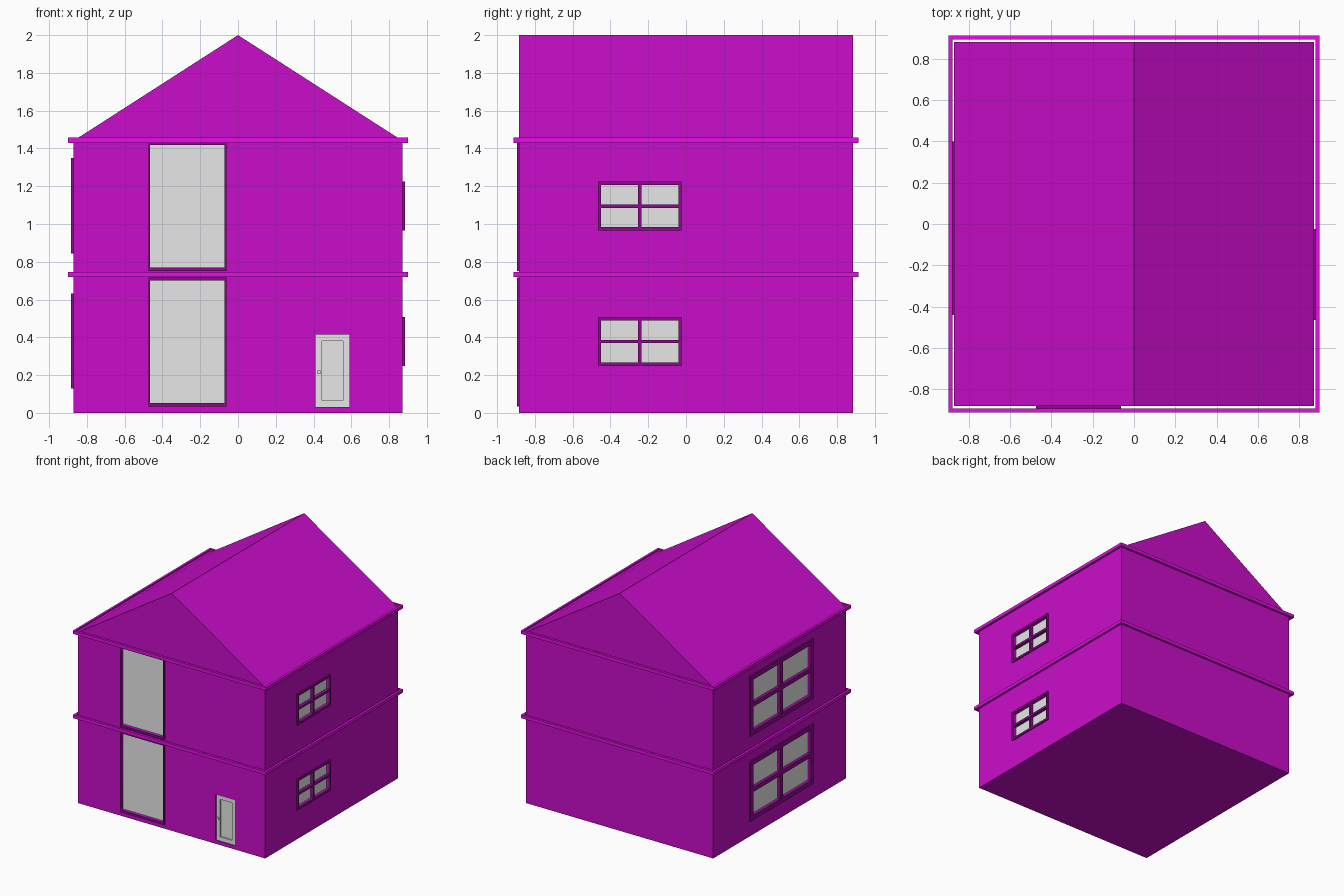
import bpy, bmesh

if "Cube" in bpy.data.objects:
    bpy.data.objects.remove(bpy.data.objects["Cube"])

X, Y, EAVE, TOP = 0.872, 0.883, 1.44, 2.0   # half width, half depth, heights
RECESS = 0.025


def material(name, rgb):
    m = bpy.data.materials.new(name)
    m.diffuse_color = (*rgb, 1)
    m.use_nodes = True
    m.node_tree.nodes["Principled BSDF"].inputs["Base Color"].default_value = m.diffuse_color
    return m


WALL = material("wall purple", (0.59, 0.004, 0.59))
BAND = material("bright magenta", (0.80, 0.004, 0.80))
FRAME = material("dark purple", (0.27, 0.003, 0.27))
PALE = material("pale grey", (0.80, 0.80, 0.80))

# (u along wall, w up, d outwards) to world coordinates for each wall
SIDES = {
    "front": lambda u, w, d: (u, -Y - d, w),
    "right": lambda u, w, d: (X + d, u, w),
    "left": lambda u, w, d: (-X - d, u, w),
}


def add_box(bm, a, b):
    lo = [min(p, q) for p, q in zip(a, b)]
    hi = [max(p, q) for p, q in zip(a, b)]
    for v in bmesh.ops.create_cube(bm, size=1)["verts"]:
        v.co = [l if c < 0 else h for c, l, h in zip(v.co, lo, hi)]


def finish(bm, name, mat):
    bmesh.ops.recalc_face_normals(bm, faces=bm.faces)
    me = bpy.data.meshes.new(name)
    bm.to_mesh(me)
    bm.free()
    me.materials.append(mat)
    ob = bpy.data.objects.new(name, me)
    bpy.context.collection.objects.link(ob)
    return ob


def boxes(name, mat, side, rects):
    """Boxes on a wall, each given as u0, u1, w0, w1, d0, d1."""
    bm = bmesh.new()
    f = SIDES[side]
    for u0, u1, w0, w1, d0, d1 in rects:
        add_box(bm, f(u0, w0, d0), f(u1, w1, d1))
    return finish(bm, name, mat)


# House body with gable roof: one extruded pentagon
bm = bmesh.new()
profile = [(-X, 0), (X, 0), (X, EAVE), (0, TOP), (-X, EAVE)]
face = bm.faces.new([bm.verts.new((x, -Y, z)) for x, z in profile])
ext = bmesh.ops.extrude_face_region(bm, geom=[face])["geom"]
bmesh.ops.translate(bm, vec=(0, 2 * Y, 0),
                    verts=[e for e in ext if isinstance(e, bmesh.types.BMVert)])
body = finish(bm, "house_body", WALL)

# Floor bands
for name, z in (("middle_band", 0.72), ("eaves_band", 1.43)):
    bm = bmesh.new()
    add_box(bm, (-0.9, -0.913, z), (0.9, 0.913, z + 0.027))
    # open the centre so that only a ring remains around the walls
    ring = [f for f in bm.faces if abs(f.normal.z) > 0.5]
    bmesh.ops.inset_region(bm, faces=ring, thickness=0.028)
    bmesh.ops.delete(bm, geom=ring, context="FACES")
    finish(bm, name, BAND)

# Windows: side, name, u0, u1, w0, w1, side border, top/bottom border, bar width
WINDOWS = []
for level, dz in (("lower", 0.0), ("upper", 0.717)):
    WINDOWS += [
        ("front", level, -0.475, -0.062, 0.035 + dz, 0.718 + dz, 0.009, 0.017, 0),
        ("right", level, -0.465, -0.025, 0.248 + dz, 0.508 + dz, 0.014, 0.018, 0.018),
        ("left", level, -0.44, 0.40, 0.128 + dz, 0.632 + dz, 0.035, 0.038, 0.035),
    ]
DOOR = (0.41, 0.59, 0.03, 0.415)

# Shallow openings cut in the walls
bm = bmesh.new()
for side, _, u0, u1, w0, w1, b, t, _ in WINDOWS:
    f = SIDES[side]
    add_box(bm, f(u0 + b, w0 + t, -RECESS), f(u1 - b, w1 - t, 0.1))
f = SIDES["front"]
add_box(bm, f(DOOR[0], DOOR[2], -RECESS), f(DOOR[1], DOOR[3], 0.1))
cutter = finish(bm, "opening_cutter", WALL)
mod = body.modifiers.new("openings", "BOOLEAN")
mod.operation, mod.solver, mod.object = "DIFFERENCE", "EXACT", cutter
bpy.context.view_layer.objects.active = body
bpy.ops.object.modifier_apply(modifier=mod.name)
bpy.data.objects.remove(cutter)

# Window frames, bars and panes
for side, level, u0, u1, w0, w1, b, t, bar in WINDOWS:
    d0, d1 = -0.01, 0.011
    rects = [(u0, u0 + b, w0, w1, d0, d1), (u1 - b, u1, w0, w1, d0, d1),
             (u0 + b, u1 - b, w0, w0 + t, d0, d1),
             (u0 + b, u1 - b, w1 - t, w1, d0, d1)]
    if bar:
        cu, cw, h = (u0 + u1) / 2, (w0 + w1) / 2, bar / 2
        rects += [(cu - h, cu + h, w0 + t, w1 - t, -RECESS, 0.008),
                  (u0 + b, cu - h, cw - h, cw + h, -RECESS, 0.008),
                  (cu + h, u1 - b, cw - h, cw + h, -RECESS, 0.008)]
    boxes(f"{side}_{level}_window_frame", FRAME, side, rects)
    boxes(f"{side}_{level}_window_pane", PALE, side,
          [(u0 + b, u1 - b, w0 + t, w1 - t, -RECESS, -RECESS + 0.006)])

# Door with a sunk panel, and a small handle
u0, u1, w0, w1 = DOOR
s = 0.035
back, mid, out = -RECESS, -0.02, -0.008
boxes("door", PALE, "front", [
    (u0, u1, w0, w1, back, mid),
    (u0, u0 + s, w0, w1, mid, out), (u1 - s, u1, w0, w1, mid, out),
    (u0 + s, u1 - s, w0, w0 + s, mid, out),
    (u0 + s, u1 - s, w1 - s, w1, mid, out)])
boxes("door_handle", PALE, "front", [(0.422, 0.436, 0.205, 0.225, out, 0.0)])
